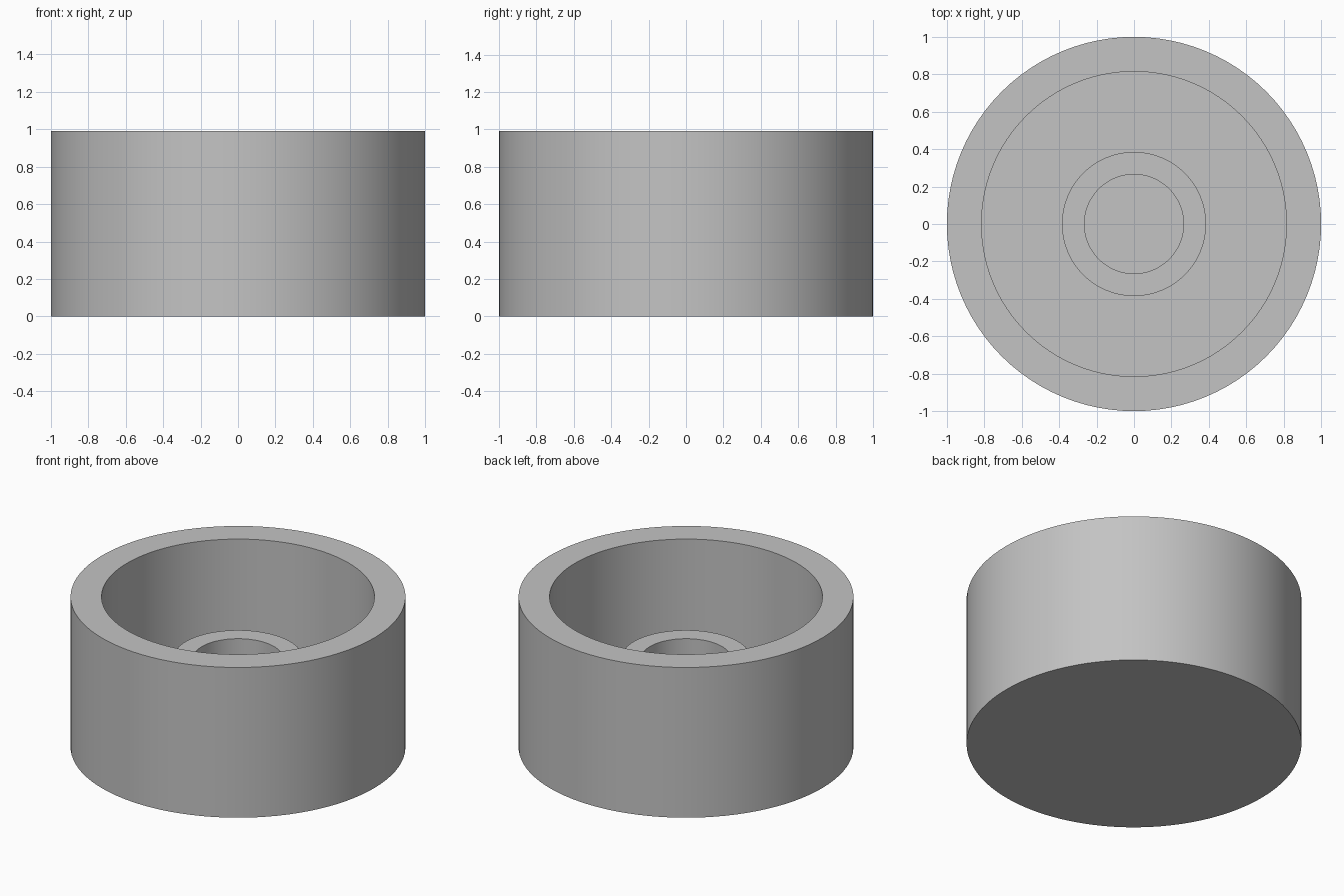
import bpy
import bmesh
import math

cube = bpy.data.objects.get("Cube")
if cube:
    bpy.data.objects.remove(cube, do_unlink=True)

SEGMENTS = 96
HEIGHT, FLOOR, BOSS_TOP = 0.99, 0.19, 0.59
OUTER, INNER, BOSS, BORE = 1.0, 0.815, 0.385, 0.265

# Plain grey material
grey = bpy.data.materials.new("plain grey")
grey.use_nodes = True
colour = (0.55, 0.55, 0.55, 1)
grey.diffuse_color = colour
grey.node_tree.nodes["Principled BSDF"].inputs["Base Color"].default_value = colour


def lathe(name, profile):
    """Spin a radius/height profile around z into a closed solid."""
    bm = bmesh.new()
    verts = [bm.verts.new((r, 0, z)) for r, z in profile]
    edges = [bm.edges.new(pair) for pair in zip(verts, verts[1:])]
    bmesh.ops.spin(bm, geom=verts + edges, cent=(0, 0, 0), axis=(0, 0, 1),
                   angle=math.tau, steps=SEGMENTS)
    bmesh.ops.remove_doubles(bm, verts=bm.verts[:], dist=1e-4)
    bmesh.ops.recalc_face_normals(bm, faces=bm.faces[:])
    mesh = bpy.data.meshes.new(name)
    bm.to_mesh(mesh)
    bm.free()
    mesh.materials.append(grey)
    obj = bpy.data.objects.new(name, mesh)
    bpy.context.collection.objects.link(obj)
    bpy.ops.object.select_all(action="DESELECT")
    obj.select_set(True)
    bpy.context.view_layer.objects.active = obj
    bpy.ops.object.shade_smooth_by_angle(angle=math.radians(30))
    return obj


# Cup with a closed base and a hollow central boss
lathe("cup_with_boss", [
    (0, 0), (OUTER, 0), (OUTER, HEIGHT),        # base and outer wall
    (INNER, HEIGHT), (INNER, FLOOR),            # rim and inner wall
    (BOSS, FLOOR), (BOSS, BOSS_TOP),            # floor and boss wall
    (BORE, BOSS_TOP), (BORE, FLOOR), (0, FLOOR),  # boss rim and bore
])
